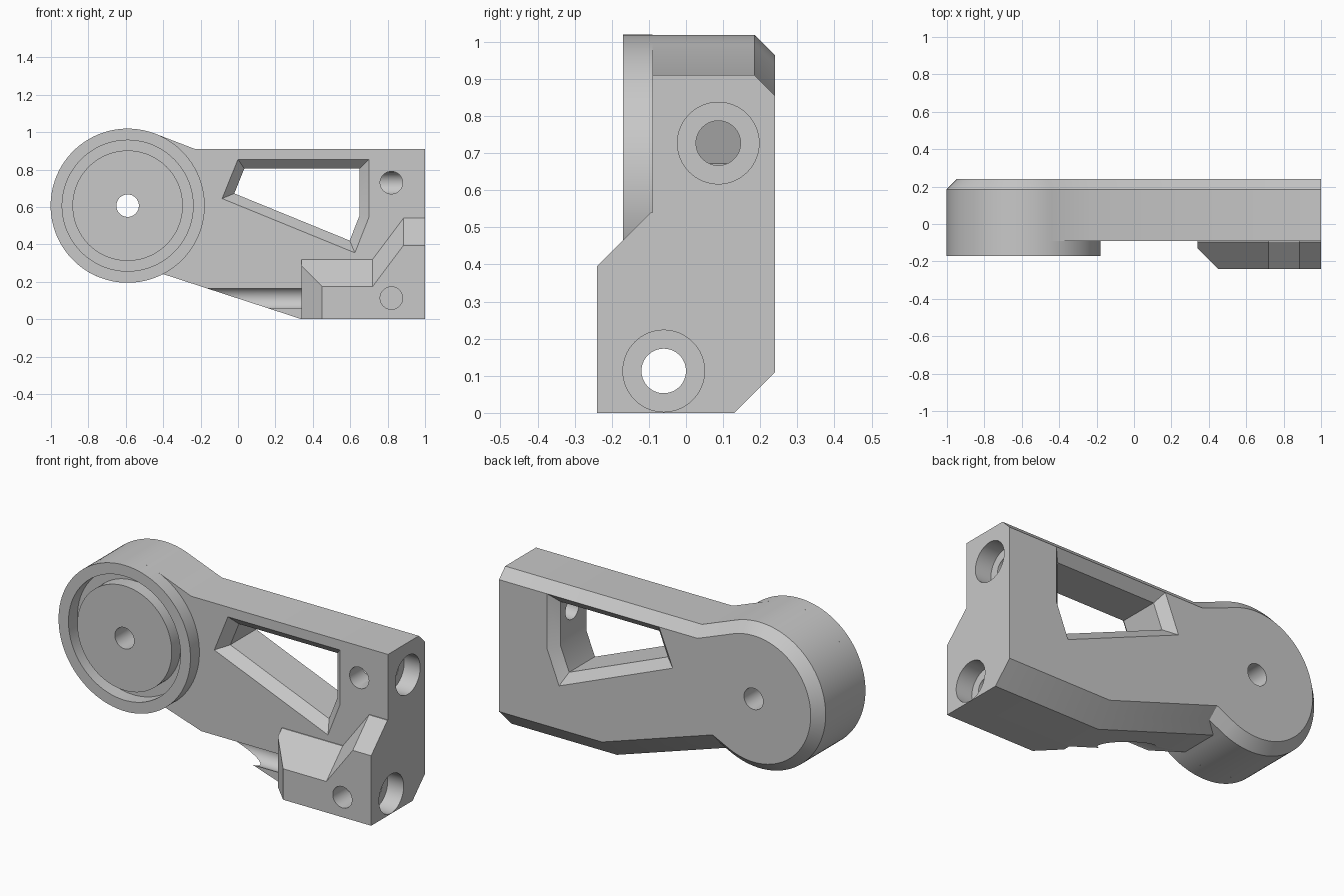
import bpy, bmesh, math
from mathutils import Matrix, Vector

cube = bpy.data.objects.get("Cube")
if cube:
    bpy.data.objects.remove(cube, do_unlink=True)

grey = bpy.data.materials.new("light_grey")
grey.use_nodes = True
grey.diffuse_color = (0.58, 0.58, 0.58, 1)
grey.node_tree.nodes["Principled BSDF"].inputs["Base Color"].default_value = (0.58, 0.58, 0.58, 1)

FRONT, BACK = -0.09, 0.24          # plate faces along y
CX, CZ, R = -0.59, 0.607, 0.412    # round end


def make(name, bm):
    bmesh.ops.recalc_face_normals(bm, faces=bm.faces[:])
    mesh = bpy.data.meshes.new(name)
    bm.to_mesh(mesh)
    bm.free()
    mesh.materials.append(grey)
    ob = bpy.data.objects.new(name, mesh)
    bpy.context.collection.objects.link(ob)
    return ob


def inset(pts, widths):
    """Move every edge of a counter-clockwise x/z outline inwards by its own width."""
    lines = []
    for i, p in enumerate(pts):
        d = (Vector(pts[(i + 1) % len(pts)]) - Vector(p)).normalized()
        n = Vector((-d.y, d.x))
        lines.append((n, n.dot(Vector(p)) + widths[i]))
    out = []
    for i in range(len(pts)):
        (a, ca), (b, cb) = lines[i - 1], lines[i]
        det = a.x * b.y - a.y * b.x
        out.append(((ca * b.y - cb * a.y) / det, (a.x * cb - b.x * ca) / det))
    return out


def loft(loops):
    """Solid through x/z loops, each given as (y, points)."""
    bm = bmesh.new()
    rings = [[bm.verts.new((x, y, z)) for x, z in pts] for y, pts in loops]
    n = len(rings[0])
    for r, s in zip(rings, rings[1:]):
        for i in range(n):
            j = (i + 1) % n
            bm.faces.new((r[i], r[j], s[j], s[i]))
    bm.faces.new(rings[0])
    bm.faces.new(rings[-1])
    return bm


def cylinder(name, axis, radius, start, end, a, b):
    """Cylinder along x at (y, z) = (a, b), or along y at (x, z) = (a, b)."""
    mid = (start + end) / 2
    if axis == 'X':
        m = Matrix.Translation((mid, a, b)) @ Matrix.Rotation(math.pi / 2, 4, 'Y')
    else:
        m = Matrix.Translation((a, mid, b)) @ Matrix.Rotation(math.pi / 2, 4, 'X')
    bm = bmesh.new()
    bmesh.ops.create_cone(bm, cap_ends=True, segments=64, radius1=radius, radius2=radius,
                          depth=end - start, matrix=m)
    return make(name, bm)


def ring(name, r_in, r_out, y0, y1, segs=128):
    """Flat-ended ring around the axis of the round end."""
    bm = bmesh.new()
    prof = [(r_in, y0), (r_out, y0), (r_out, y1), (r_in, y1)]
    verts = [[bm.verts.new((CX + r * math.cos(t), y, CZ + r * math.sin(t))) for r, y in prof]
             for t in (2 * math.pi * k / segs for k in range(segs))]
    for k in range(segs):
        p, q = verts[k], verts[(k + 1) % segs]
        for i in range(4):
            j = (i + 1) % 4
            bm.faces.new((p[i], p[j], q[j], q[i]))
    return make(name, bm)


def cut(ob, cutters):
    bpy.context.view_layer.objects.active = ob
    for c in cutters:
        c.hide_render = True
        mod = ob.modifiers.new("cut", 'BOOLEAN')
        mod.operation, mod.solver, mod.object = 'DIFFERENCE', 'EXACT', c
        bpy.ops.object.modifier_apply(modifier=mod.name)


# Arm plate: round end, neck and straight body, bevelled on the back edges
a0, a1, steps = math.radians(69), math.radians(297.4), 72
outline = [(CX + R * math.cos(a0 + (a1 - a0) * k / steps),
            CZ + R * math.sin(a0 + (a1 - a0) * k / steps)) for k in range(steps + 1)]
bevels = [0.055] * steps + [0.11, 0.11, 0.0, 0.055, 0.055]
outline += [(0.34, 0.0), (1.0, 0.0), (1.0, 0.91), (-0.23, 0.91)]
levels = [(FRONT, outline)]
for y in (0.13, 0.185, BACK):
    levels.append((y, inset(outline, [max(0.0, b - (BACK - y)) for b in bevels])))
plate = make("arm_plate", loft(levels))

# Clamp block on the lower front corner, sloped on top and on its inner side
top = [(1.0, 0.54), (0.885, 0.54), (0.72, 0.32), (0.34, 0.32)]
foot = [(0.34, 0.0), (1.0, 0.0)]
low = [(x, z - 0.145) for x, z in top]
bm = loft([(FRONT, foot + top), (-0.095, foot + top), (-0.24, foot + low)])
cutres = bmesh.ops.bisect_plane(bm, geom=bm.verts[:] + bm.edges[:] + bm.faces[:],
                                plane_co=(0.34, -0.13, 0), plane_no=(-1, -1, 0), clear_outer=True)
bmesh.ops.holes_fill(bm, edges=[e for e in bm.edges if e.is_boundary], sides=0)
block = make("clamp_block", bm)

# Raised rim and hub with a ring groove between them
rim = ring("bearing_rim", 0.35, R, -0.17, FRONT)
hub = ring("bearing_hub", 0.06, 0.295, -0.17, FRONT)

# Window cutter, bevelled on both faces
win = [(0.0, 0.855), (-0.085, 0.645), (0.625, 0.355), (0.70, 0.545), (0.70, 0.855)]
window = make("window_cutter", loft(
    [(y, inset(win, [d] * 5)) for y, d in
     ((FRONT - 0.02, -0.02), (FRONT + 0.05, 0.05), (BACK - 0.05, 0.05), (BACK + 0.02, -0.02))]))

# Bolt holes with counterbores, set-screw holes and the pivot hole
lower = [cylinder("lower_bolt_cutter", 'X', 0.06, -0.4, 1.1, -0.06, 0.113),
         cylinder("lower_bore_cutter", 'X', 0.11, 0.9, 1.1, -0.06, 0.113),
         cylinder("lower_screw_cutter", 'Y', 0.06, -0.4, 0.03, 0.82, 0.113)]
upper = [cylinder("upper_bolt_cutter", 'X', 0.06, 0.6, 1.1, 0.087, 0.727),
         cylinder("upper_bore_cutter", 'X', 0.11, 0.9, 1.1, 0.087, 0.727),
         cylinder("upper_screw_cutter", 'Y', 0.06, -0.4, 0.087, 0.82, 0.73)]
pivot = cylinder("pivot_cutter", 'Y', 0.06, -0.4, 0.4, CX, CZ)

cut(plate, [window, pivot] + upper + lower)
cut(block, lower)
for c in [window, pivot] + upper + lower:
    bpy.data.objects.remove(c, do_unlink=True)

# Smooth the round walls, keep edges sharp
for ob in bpy.context.view_layer.objects:
    ob.select_set(ob in (plate, block, rim, hub))
bpy.context.view_layer.objects.active = plate
bpy.ops.object.shade_smooth_by_angle(angle=math.radians(25))
